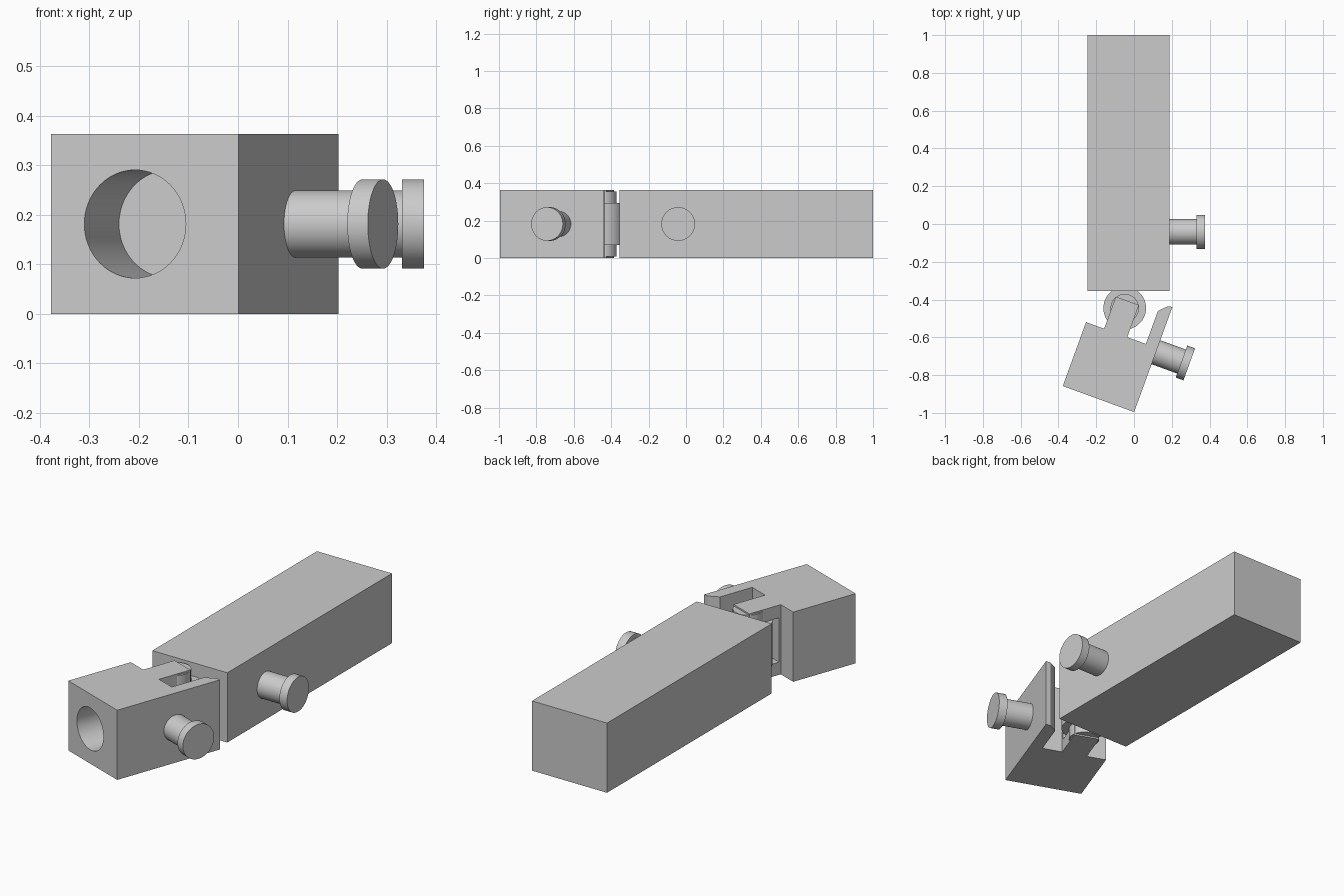
import bpy, bmesh, math
from mathutils import Matrix, Vector

cube = bpy.data.objects.get("Cube")
if cube:
    bpy.data.objects.remove(cube, do_unlink=True)

grey = bpy.data.materials.new("light grey")
grey.use_nodes = True
grey.diffuse_color = (0.6, 0.6, 0.6, 1)
grey.node_tree.nodes["Principled BSDF"].inputs["Base Color"].default_value = (0.6, 0.6, 0.6, 1)

HEIGHT = 0.363
MID = HEIGHT / 2
# Frame of the swivelled head: origin at its front corner, turned 20 degrees
HEAD = Matrix.Translation((-0.377, -0.858, 0)) @ Matrix.Rotation(math.radians(-20), 4, "Z")
WORLD = Matrix.Identity(4)


def finish(name, bm, frame):
    bmesh.ops.recalc_face_normals(bm, faces=bm.faces)
    mesh = bpy.data.meshes.new(name)
    bm.to_mesh(mesh)
    bm.free()
    mesh.materials.append(grey)
    ob = bpy.data.objects.new(name, mesh)
    bpy.context.collection.objects.link(ob)
    ob.matrix_world = frame
    return ob


def prism(name, outline, z0, z1, frame=WORLD):
    """Extrude a flat outline upward."""
    bm = bmesh.new()
    face = bm.faces.new([bm.verts.new((x, y, z0)) for x, y in outline])
    top = bmesh.ops.extrude_face_region(bm, geom=[face])["geom"]
    bmesh.ops.translate(bm, vec=(0, 0, z1 - z0),
                        verts=[v for v in top if isinstance(v, bmesh.types.BMVert)])
    return finish(name, bm, frame)


def box(name, x0, x1, y0, y1, z0, z1, frame=WORLD):
    return prism(name, [(x0, y0), (x1, y0), (x1, y1), (x0, y1)], z0, z1, frame)


def lathe(name, profile, base, axis, frame=WORLD):
    """Turn a (radius, distance) profile about an axis from a base point."""
    bm = bmesh.new()
    verts = [bm.verts.new((r, 0, d)) for r, d in profile]
    edges = [bm.edges.new(pair) for pair in zip(verts, verts[1:])]
    bmesh.ops.spin(bm, geom=verts + edges, cent=(0, 0, 0), axis=(0, 0, 1),
                   angle=math.tau, steps=64)
    bmesh.ops.remove_doubles(bm, verts=bm.verts, dist=0.0001)
    turn = Vector((0, 0, 1)).rotation_difference(Vector(axis)).to_matrix().to_4x4()
    bm.transform(Matrix.Translation(base) @ turn)
    return finish(name, bm, frame)


def smooth(ob):
    bpy.ops.object.select_all(action="DESELECT")
    ob.select_set(True)
    bpy.context.view_layer.objects.active = ob
    bpy.ops.object.shade_smooth_by_angle(angle=math.radians(30))


def cut(ob, cutter):
    cutter.hide_render = True
    mod = ob.modifiers.new("cut", "BOOLEAN")
    mod.operation = "DIFFERENCE"
    mod.solver = "EXACT"
    mod.object = cutter
    bpy.context.view_layer.objects.active = ob
    bpy.ops.object.modifier_apply(modifier=mod.name)
    bpy.data.objects.remove(cutter, do_unlink=True)


# Long rear body
box("body", -0.245, 0.187, -0.355, 1, 0, HEIGHT)

# Head with a hinge tab and a latch lip on its rear side
head = prism("head", [
    (0, 0), (0.402, 0), (0.402, 0.592), (0.378, 0.587), (0.337, 0.546),
    (0.337, 0.36), (0.232, 0.36), (0.232, 0.541), (0.102, 0.541),
    (0.102, 0.36), (0, 0.36)], 0, HEIGHT, HEAD)

# Clevis gap in the tab, and blind bore in the front
cut(head, box("clevis_cutter", 0.08, 0.25, 0.37, 0.7, 0.066, HEIGHT - 0.066, HEAD))
cut(head, lathe("bore_cutter", [(0, 0), (0.109, 0), (0.109, 0.255), (0, 0.255)],
                (0.18, -0.05, MID), (0, 1, 0), HEAD))
smooth(head)

# Hinge: wide middle knuckle on a thinner pin
smooth(lathe("hinge_knuckle", [
    (0, 0.008), (0.075, 0.008), (0.075, 0.07), (0.113, 0.07),
    (0.113, 0.293), (0.075, 0.293), (0.075, 0.355), (0, 0.355)],
    (0.167, 0.5, 0), (0, 0, 1), HEAD))

# Matching side knobs on body and head
KNOB = [(0, -0.01), (0.0675, -0.01), (0.0675, 0.144), (0.09, 0.144), (0.09, 0.188), (0, 0.188)]
smooth(lathe("body_knob", KNOB, (0.187, -0.042, MID), (1, 0, 0)))
smooth(lathe("head_knob", KNOB, (0.402, 0.337, MID), (1, 0, 0), HEAD))
